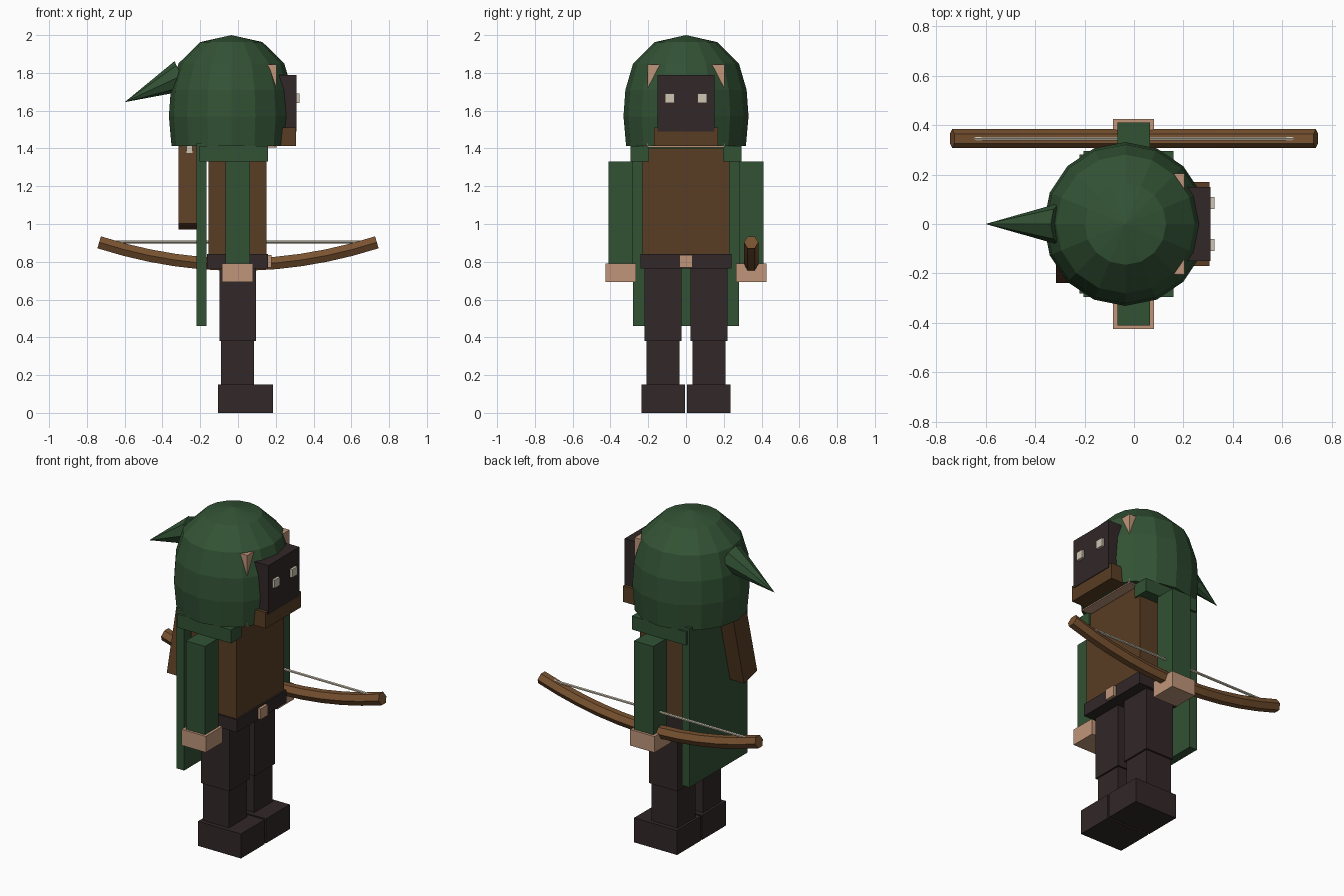
import bpy
import bmesh
import math
from mathutils import Vector

cube = bpy.data.objects.get("Cube")
if cube:
    bpy.data.objects.remove(cube, do_unlink=True)


def material(name, color):
    m = bpy.data.materials.new(name)
    m.use_nodes = True
    m.diffuse_color = (*color, 1)
    m.node_tree.nodes["Principled BSDF"].inputs["Base Color"].default_value = (*color, 1)
    return m


green = material("forest green", (0.032, 0.085, 0.035))
brown = material("leather brown", (0.10, 0.047, 0.017))
dark = material("dark cloth", (0.031, 0.02, 0.021))
skin = material("skin", (0.52, 0.30, 0.19))
wood = material("bow wood", (0.19, 0.085, 0.03))
pale = material("pale bone", (0.62, 0.56, 0.44))


def finish(name, bm, mat):
    bmesh.ops.recalc_face_normals(bm, faces=bm.faces)
    mesh = bpy.data.meshes.new(name)
    bm.to_mesh(mesh)
    bm.free()
    mesh.materials.append(mat)
    ob = bpy.data.objects.new(name, mesh)
    bpy.context.collection.objects.link(ob)
    return ob


def box(name, mat, x, y, z):
    """Box from (min, max) pairs, with its origin at the centre."""
    bm = bmesh.new()
    bmesh.ops.create_cube(bm, size=1)
    bmesh.ops.scale(bm, vec=[r[1] - r[0] for r in (x, y, z)], verts=bm.verts)
    ob = finish(name, bm, mat)
    ob.location = [(r[0] + r[1]) / 2 for r in (x, y, z)]
    return ob


def pair(name, mat, x, y, z):
    """Mirrored boxes on both sides of the body."""
    box("left_" + name, mat, x, y, z)
    box("right_" + name, mat, x, (-y[1], -y[0]), z)


def rod(name, mat, p, q, r1, r2, sides):
    """Cylinder or cone between two points."""
    p, q = Vector(p), Vector(q)
    bm = bmesh.new()
    bmesh.ops.create_cone(bm, cap_ends=True, segments=sides, radius1=r1,
                          radius2=r2, depth=(q - p).length)
    ob = finish(name, bm, mat)
    ob.rotation_mode = "QUATERNION"
    ob.rotation_quaternion = (q - p).to_track_quat("Z", "Y")
    ob.location = (p + q) / 2
    return ob


# Legs and boots
pair("boot", dark, (-0.105, 0.185), (0.006, 0.236), (0, 0.15))
pair("shin", dark, (-0.09, 0.085), (0.035, 0.21), (0.15, 0.385))
pair("thigh", dark, (-0.097, 0.095), (0.025, 0.22), (0.38, 0.77))

# Body, belt and buckle
box("tunic", brown, (-0.155, 0.15), (-0.23, 0.23), (0.8, 1.4))
box("belt", dark, (-0.165, 0.16), (-0.24, 0.24), (0.765, 0.842))
box("buckle", skin, (0.15, 0.178), (-0.035, 0.035), (0.77, 0.835))

# Arms and hands
pair("sleeve", green, (-0.066, 0.064), (0.28, 0.41), (0.785, 1.33))
pair("hand", skin, (-0.084, 0.08), (0.265, 0.425), (0.692, 0.79))

# Cape
pair("mantle", green, (-0.205, 0.16), (0.195, 0.295), (1.33, 1.412))
box("cape", green, (-0.22, -0.168), (-0.28, 0.28), (0.46, 1.43))

# Head, mask and scarf
box("head", skin, (-0.205, 0.205), (-0.205, 0.205), (1.405, 1.845))
box("mask", dark, (0.18, 0.31), (-0.15, 0.15), (1.49, 1.79))
box("scarf", brown, (0.18, 0.306), (-0.17, 0.17), (1.412, 1.51))
pair("eye", pale, (0.3, 0.325), (0.06, 0.11), (1.64, 1.69))

# Hood: faceted dome from a revolved profile
profile = [(0.165, 1.963), (0.28, 1.85), (0.321, 1.71), (0.331, 1.57), (0.317, 1.412)]
SIDES = 16
bm = bmesh.new()
rings = []
for r, z in profile:
    ring = []
    for i in range(SIDES):
        a = 2 * math.pi * i / SIDES
        ring.append(bm.verts.new((r * math.cos(a), r * math.sin(a), z)))
    rings.append(ring)
apex = bm.verts.new((0, 0, 2))
for i in range(SIDES):
    j = (i + 1) % SIDES
    bm.faces.new((apex, rings[0][i], rings[0][j]))
    for up, low in zip(rings, rings[1:]):
        bm.faces.new((up[i], low[i], low[j], up[j]))
bm.faces.new(rings[-1])
hood = finish("hood", bm, green)
hood.location.x = -0.035

# Hood tail
rod("hood_tail", green, (-0.30, 0, 1.785), (-0.6, 0, 1.645), 0.085, 0, 8)

# Quiver leaning across the back, with an arrow
quiver = box("quiver", brown, (-0.315, -0.22), (-0.185, -0.055), (0.98, 1.43))
quiver.rotation_euler.x = math.radians(-14)
box("arrow_fletching", pale, (-0.272, -0.24), (-0.15, -0.12), (1.375, 1.45))

# Bow: short six-sided lengths along a shallow arc, held in the left hand
COUNT = 11
HALF = 0.735
BOW_Y = 0.345


def bow_point(k):
    x = HALF * (2 * k / COUNT - 1)
    return (x, BOW_Y, 0.785 + 0.118 * (x / HALF) ** 2)


def hex_section(point, tangent, bm, r=0.038):
    side = Vector((0, 1, 0))
    up = tangent.cross(side).normalized()
    return [bm.verts.new(Vector(point) + r * (math.cos(a) * side + math.sin(a) * up))
            for a in (math.pi * i / 3 for i in range(6))]


bm = bmesh.new()
sections = []
for k in range(COUNT + 1):
    before, after = bow_point(max(k - 1, 0)), bow_point(min(k + 1, COUNT))
    sections.append(hex_section(bow_point(k), Vector(after) - Vector(before), bm))
for a, b in zip(sections, sections[1:]):
    for i in range(6):
        j = (i + 1) % 6
        bm.faces.new((a[i], a[j], b[j], b[i]))
bm.faces.new(sections[0])
bm.faces.new(sections[-1])
finish("bow", bm, wood)
rod("bow_string", pale, (-0.7, BOW_Y, 0.905), (0.7, BOW_Y, 0.905), 0.008, 0.008, 6)
